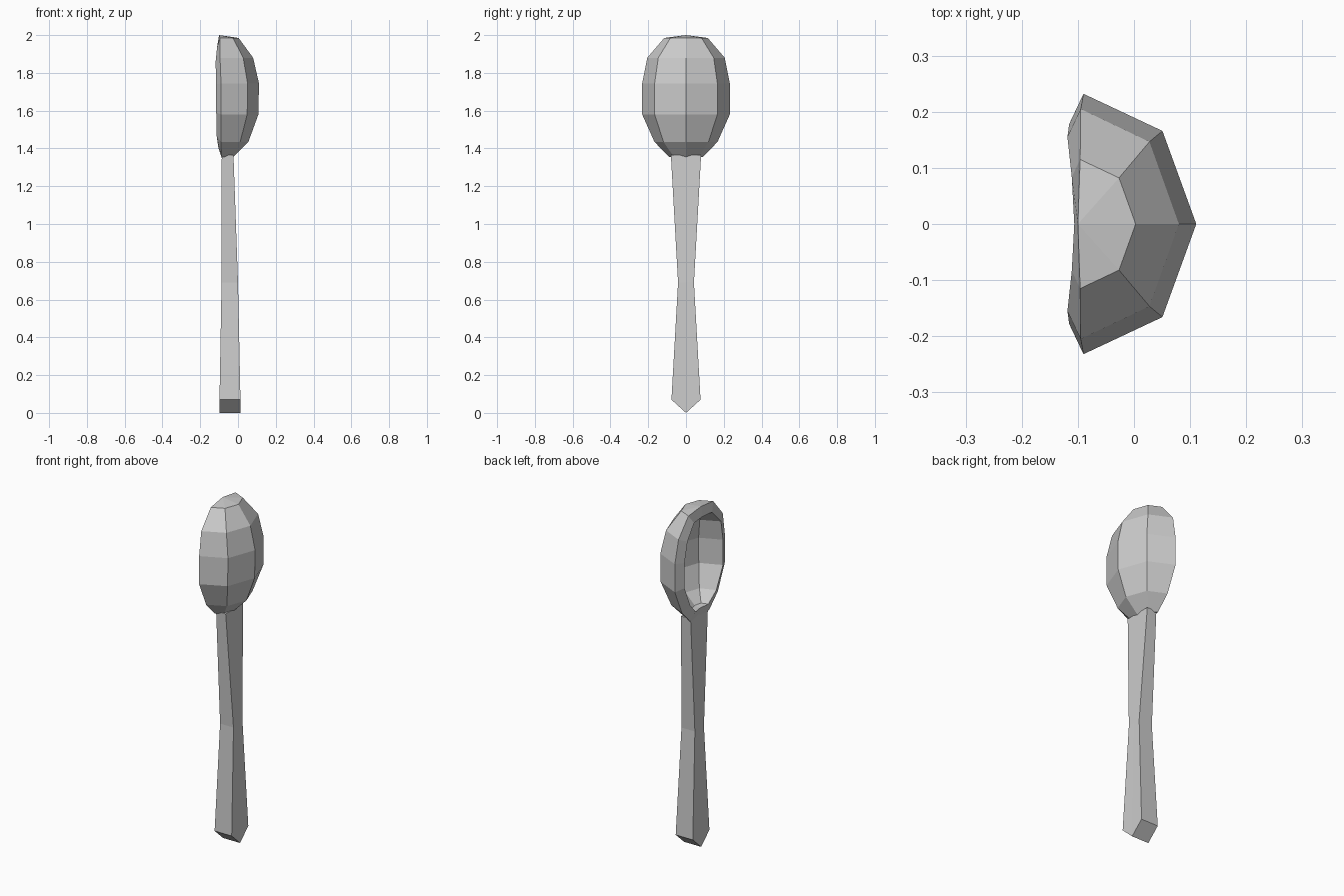
import bpy
import bmesh

cube = bpy.data.objects.get("Cube")
if cube:
    bpy.data.objects.remove(cube, do_unlink=True)

# One plain grey for the whole spoon
grey = bpy.data.materials.new("light_grey")
grey.use_nodes = True
colour = (0.6, 0.6, 0.6, 1)
grey.diffuse_color = colour
grey.node_tree.nodes["Principled BSDF"].inputs["Base Color"].default_value = colour


def finish(name, bm):
    bmesh.ops.recalc_face_normals(bm, faces=bm.faces)
    mesh = bpy.data.meshes.new(name)
    bm.to_mesh(mesh)
    bm.free()
    mesh.materials.append(grey)
    obj = bpy.data.objects.new(name, mesh)
    bpy.context.collection.objects.link(obj)
    return obj


def bridge(bm, a, b, closed):
    n = len(a)
    for i in range(n if closed else n - 1):
        j = (i + 1) % n
        bm.faces.new((a[i], a[j], b[j], b[i]))


# Bowl: half rings from bottom to top, open towards -x
# each row: height, rim x, rim half width, back x
bowl_rows = [
    (1.355, -0.088, 0.09, -0.024),
    (1.435, -0.09, 0.167, 0.055),
    (1.58, -0.09, 0.232, 0.108),
    (1.745, -0.09, 0.232, 0.111),
    (1.88, -0.095, 0.205, 0.08),
    (1.985, -0.096, 0.115, 0.003),
]
bm = bmesh.new()
rings = []
for z, rim, w, back in bowl_rows:
    mid = rim + (back - rim) * 0.7
    outline = [(rim, -w), (mid, -w * 0.715), (back, 0), (mid, w * 0.715), (rim, w)]
    rings.append([bm.verts.new((x, y, z)) for x, y in outline])
for low, high in zip(rings, rings[1:]):
    bridge(bm, low, high, False)
bottom = bm.verts.new((-0.082, 0, 1.342))
top = bm.verts.new((-0.1, 0, 2.0))
for i in range(4):
    bm.faces.new((bottom, rings[0][i + 1], rings[0][i]))
    bm.faces.new((top, rings[-1][i], rings[-1][i + 1]))

# Face the shell outwards before thickening it towards the inside
bm.normal_update()
outward = max(bm.faces, key=lambda f: f.calc_center_median().x)
if outward.normal.x < 0:
    bmesh.ops.reverse_faces(bm, faces=bm.faces)
mesh = bpy.data.meshes.new("bowl")
bm.to_mesh(mesh)
bm.free()
mesh.materials.append(grey)
bowl = bpy.data.objects.new("bowl", mesh)
bpy.context.collection.objects.link(bowl)
shell = bowl.modifiers.new("wall", "SOLIDIFY")
shell.thickness = 0.06
shell.offset = -1

# Handle: waisted rectangular bar with a pointed lower end
# each row: corner height, middle height, half width, x from, x to
handle_rows = [
    (0.07, 0.0, 0.077, -0.098, 0.013),
    (0.69, 0.69, 0.042, -0.087, 0.0),
    (1.365, 1.365, 0.08, -0.086, -0.024),
]
bm = bmesh.new()
rings = []
for zc, zm, w, x0, x1 in handle_rows:
    outline = [(x0, -w, zc), (x0, 0, zm), (x0, w, zc),
               (x1, w, zc), (x1, 0, zm), (x1, -w, zc)]
    rings.append([bm.verts.new(p) for p in outline])
for low, high in zip(rings, rings[1:]):
    bridge(bm, low, high, True)
for a, b, c, d, e, f in (rings[0], rings[-1]):
    bm.faces.new((a, b, e, f))
    bm.faces.new((b, c, d, e))
finish("handle", bm)
